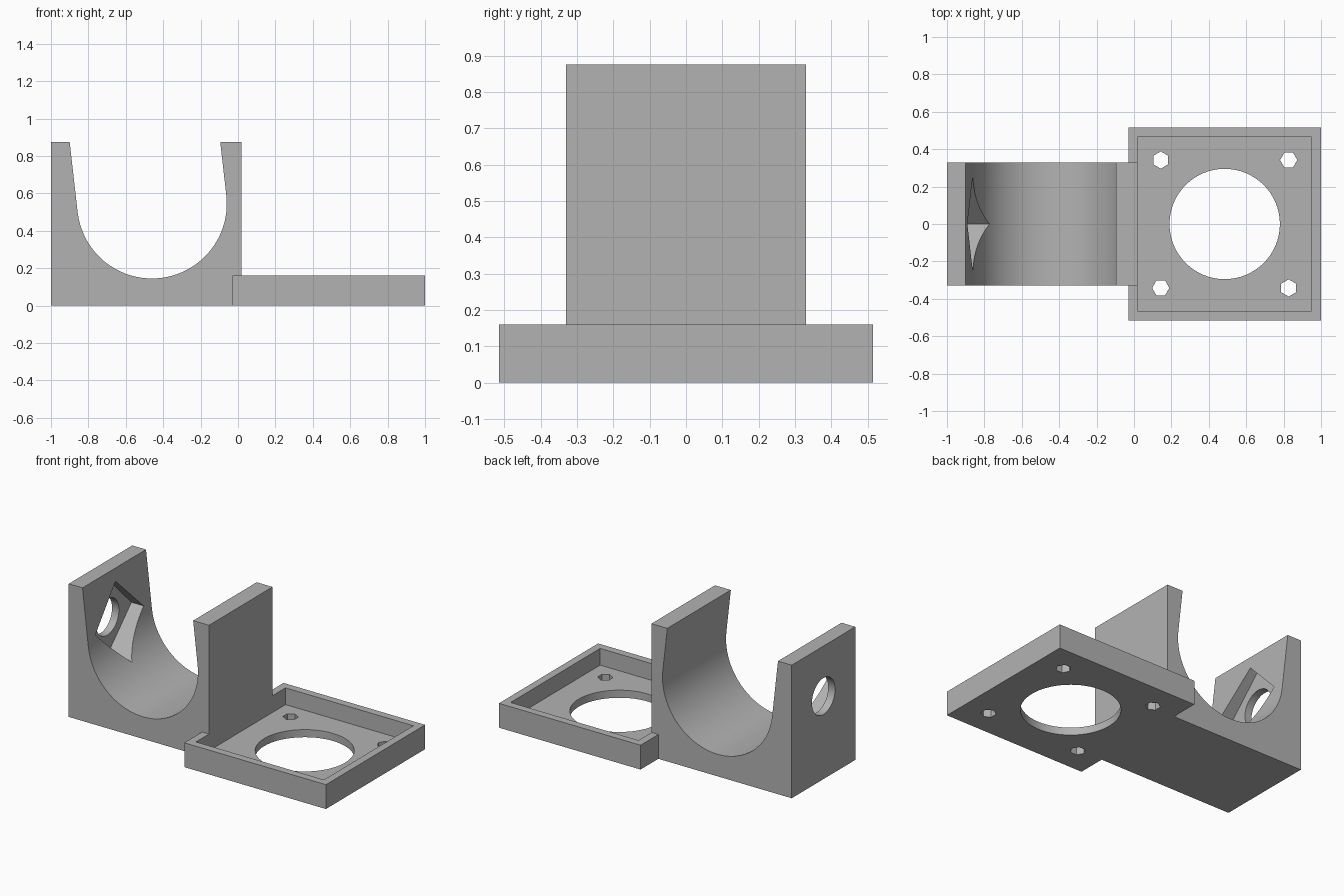
import bpy, bmesh, math
from mathutils import Matrix, Vector

if "Cube" in bpy.data.objects:
    bpy.data.objects.remove(bpy.data.objects["Cube"], do_unlink=True)

GREY = bpy.data.materials.new("plain grey")
GREY.use_nodes = True
GREY.diffuse_color = (0.45, 0.45, 0.45, 1)
GREY.node_tree.nodes["Principled BSDF"].inputs["Base Color"].default_value = (0.45, 0.45, 0.45, 1)


def prism(name, outline, origin, u, v, sweep):
    """Extrude a 2D outline lying in the u/v plane along the sweep vector."""
    bm = bmesh.new()
    o, u, v = Vector(origin), Vector(u), Vector(v)
    face = bm.faces.new([bm.verts.new(o + u * a + v * b) for a, b in outline])
    out = bmesh.ops.extrude_face_region(bm, geom=[face])
    moved = [g for g in out["geom"] if isinstance(g, bmesh.types.BMVert)]
    bmesh.ops.translate(bm, verts=moved, vec=Vector(sweep))
    bmesh.ops.recalc_face_normals(bm, faces=bm.faces)
    mesh = bpy.data.meshes.new(name)
    bm.to_mesh(mesh)
    bm.free()
    mesh.materials.append(GREY)
    obj = bpy.data.objects.new(name, mesh)
    bpy.context.collection.objects.link(obj)
    return obj


def ngon(sides, radius, turn=0.0):
    return [(radius * math.cos(turn + math.tau * i / sides),
             radius * math.sin(turn + math.tau * i / sides)) for i in range(sides)]


def rect(x0, x1, y0, y1):
    return [(x0, y0), (x1, y0), (x1, y1), (x0, y1)]


X, Y, Z = (1, 0, 0), (0, 1, 0), (0, 0, 1)


def cut(target, cutters):
    bpy.context.view_layer.objects.active = target
    for c in cutters:
        mod = target.modifiers.new("cut", 'BOOLEAN')
        mod.operation, mod.solver, mod.object = 'DIFFERENCE', 'EXACT', c
        bpy.ops.object.modifier_apply(modifier=mod.name)
        bpy.data.objects.remove(c, do_unlink=True)


def finish(obj):
    bpy.ops.object.select_all(action='DESELECT')
    obj.select_set(True)
    bpy.context.view_layer.objects.active = obj
    bpy.ops.object.shade_smooth_by_angle(angle=math.radians(25))


# Cradle block: tilted U channel, notched at the foot where the tray butts in
cx, cz, r, tilt = -0.46, 0.545, 0.40, math.radians(6.6)
arc = [(cx + r * math.cos(a), cz + r * math.sin(a))
       for a in (tilt + math.pi + math.pi * i / 40 for i in range(41))]
profile = [(-0.9, 0.875)] + arc + [(-0.095, 0.875), (0.02, 0.875), (0.02, 0.16),
                                   (-0.03, 0.16), (-0.03, 0), (-1, 0), (-1, 0.875)]
cradle = prism("cradle_block", profile, (0, -0.33, 0), X, Z, (0, 0.66, 0))

# Diamond pocket and round hole through the outer wall
cut(cradle, [
    prism("pocket_cutter", ngon(4, 0.25), (-0.95, 0, cz), Y, Z, (0.4, 0, 0)),
    prism("wall_hole_cutter", ngon(48, 0.12), (-1.1, 0, cz), Y, Z, (0.4, 0, 0)),
])
finish(cradle)

# Open tray with raised rim, large round opening and four hexagonal screw holes
tray = prism("mounting_tray", rect(-0.03, 1, -0.515, 0.515), (0, 0, 0), X, Y, (0, 0, 0.16))
mid = 0.485
cutters = [
    prism("recess_cutter", rect(0.02, 0.95, -0.465, 0.465), (0, 0, 0.05), X, Y, (0, 0, 0.3)),
    prism("opening_cutter", ngon(64, 0.295), (mid, 0, -0.1), X, Y, (0, 0, 0.4)),
]
for sx in (-1, 1):
    for sy in (-1, 1):
        turn = math.pi / 6 if sx != sy else 0
        if sx == sy == 1:
            turn = 0
        cutters.append(prism("screw_cutter", ngon(6, 0.046, turn),
                             (mid + sx * 0.342, sy * 0.342, -0.1), X, Y, (0, 0, 0.4)))
cut(tray, cutters)
finish(tray)
